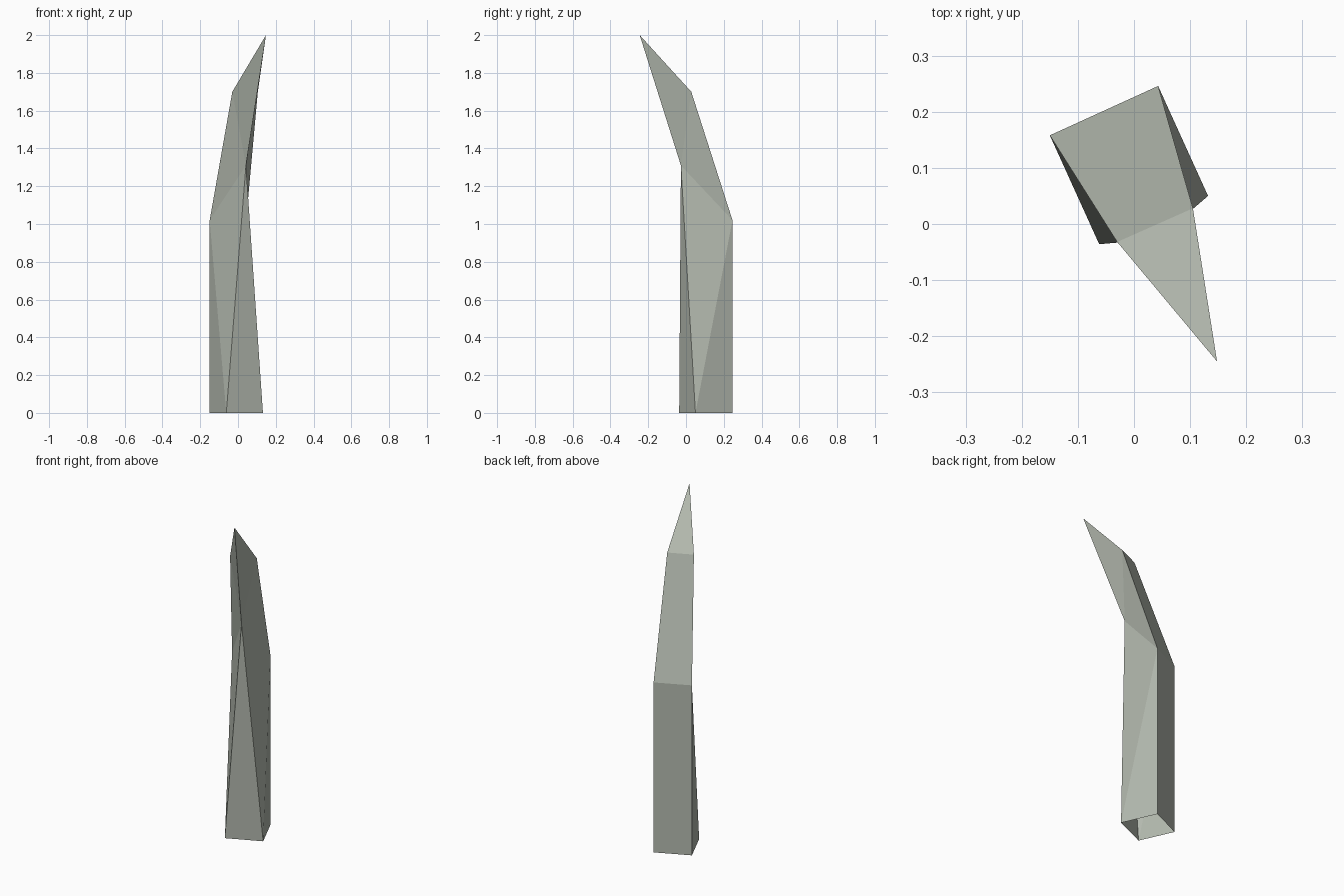
import bpy
import bmesh

default = bpy.data.objects.get("Cube")
if default:
    bpy.data.objects.remove(default, do_unlink=True)

# One flat stone colour
stone = bpy.data.materials.new("grey_green_stone")
stone.use_nodes = True
colour = (0.45, 0.485, 0.425, 1.0)
stone.diffuse_color = colour
stone.node_tree.nodes["Principled BSDF"].inputs["Base Color"].default_value = colour

bm = bmesh.new()


def corner(x, y, z):
    return bm.verts.new((x, y, z))


# Square shaft, open at the bottom
base_back_right = corner(-0.15, 0.158, 0)
base_back_left = corner(0.043, 0.246, 0)
base_front_left = corner(0.132, 0.05, 0)
base_front_right = corner(-0.062, -0.036, 0)

# Back shoulder and single front ridge point
mid_right = corner(-0.15, 0.158, 1.02)
mid_left = corner(0.043, 0.246, 1.02)
ridge = corner(0.042, -0.027, 1.31)

# Upper bend and the leaning tip
top_right = corner(-0.03, -0.032, 1.7)
top_left = corner(0.105, 0.028, 1.7)
tip = corner(0.148, -0.245, 2.0)

faces = [
    # Back, from shaft to tip
    (base_back_left, base_back_right, mid_right, mid_left),
    (mid_left, mid_right, top_right, top_left),
    (top_left, top_right, tip),
    # Front wedge
    (base_front_right, base_front_left, ridge),
]
# Both flanks share one layout, from back edge to front ridge
for back, front, mid, top in (
    (base_back_left, base_front_left, mid_left, top_left),
    (base_back_right, base_front_right, mid_right, top_right),
):
    faces += [(back, mid, front), (front, mid, ridge),
              (mid, top, ridge), (top, tip, ridge)]

for face in faces:
    bm.faces.new(face)
bmesh.ops.recalc_face_normals(bm, faces=bm.faces[:])

mesh = bpy.data.meshes.new("stone_shard")
bm.to_mesh(mesh)
bm.free()
mesh.materials.append(stone)
shard = bpy.data.objects.new("stone_shard", mesh)
bpy.context.collection.objects.link(shard)
